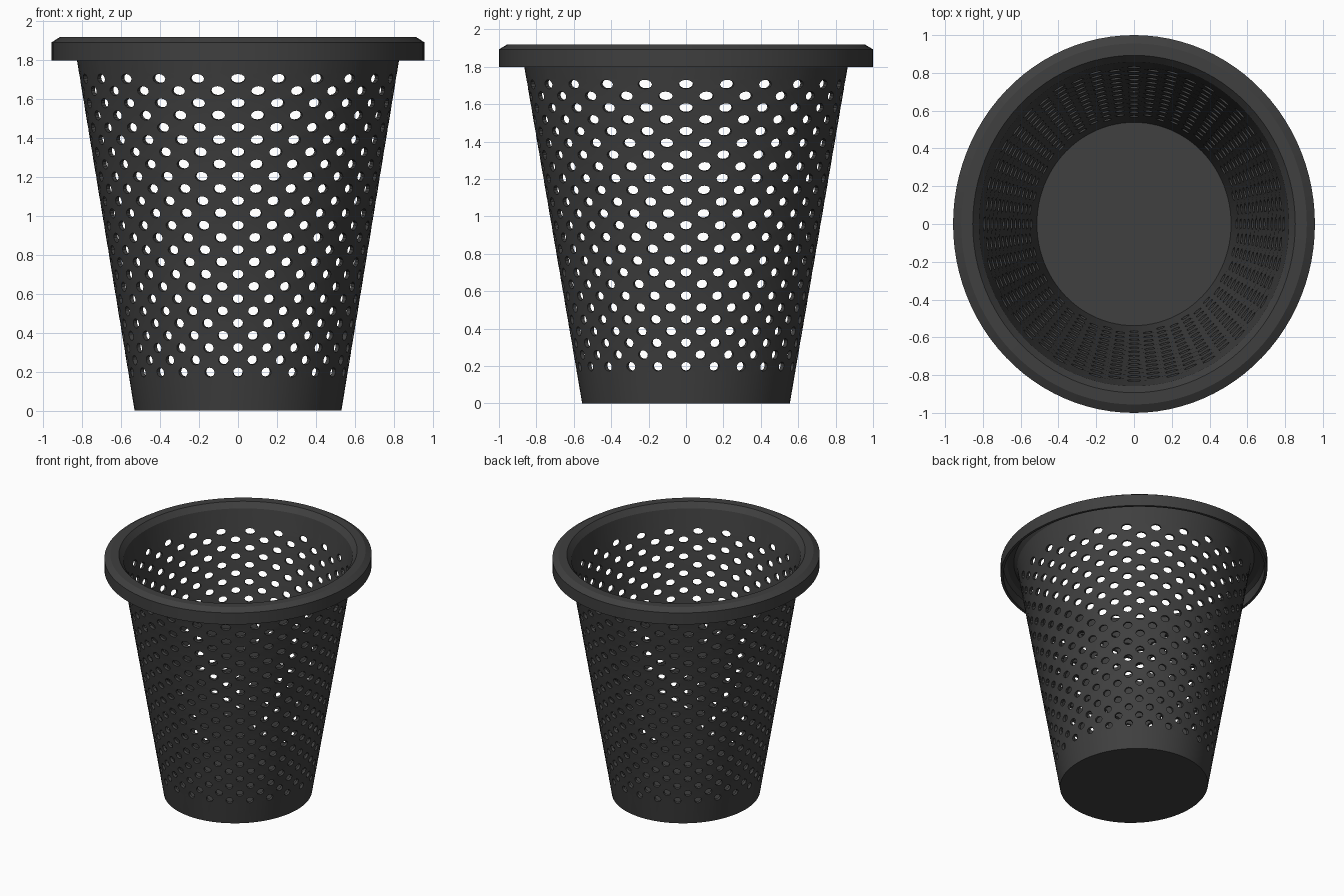
import bpy, bmesh
from math import sin, cos, pi

if "Cube" in bpy.data.objects:
    bpy.data.objects.remove(bpy.data.objects["Cube"])

SEG = 96                 # segments around
COLS, ROWS = 24, 25      # holes per row, rows of holes
Z0, Z1 = 0.197, 1.706    # first and last hole row centres
PITCH = (Z1 - Z0) / (ROWS - 1)
SX = 0.957               # basket is slightly oval
STEP = 2 * pi / SEG


def wall_r(z):
    return 0.555 + 0.172 * z


bm = bmesh.new()


def point(a, r, z):
    return bm.verts.new((SX * r * sin(a), -r * cos(a), z))


def ring(r, z):
    return [point(i * STEP, r, z) for i in range(SEG)]


def bridge(lo, hi):
    for i in range(SEG):
        j = (i + 1) % SEG
        bm.faces.new((lo[i], lo[j], hi[j], hi[i]))


# floor and plain band below the holes
base = ring(wall_r(0), 0)
bm.faces.new(base[::-1])
edges = [ring(wall_r(z), z) for z in
         (Z0 + (k - 0.5) * PITCH for k in range(ROWS + 1))]
bridge(base, edges[0])

# perforated wall: each cell is a rectangle bridged to a 12-sided hole
for k in range(ROWS):
    z = Z0 + k * PITCH
    shift = 2 * (k % 2)
    mids = [point((4 * c + shift - 2) * STEP, wall_r(z), z) for c in range(COLS)]
    for c in range(COLS):
        m = 4 * c + shift
        lo, hi = edges[k], edges[k + 1]
        border = [mids[(c + 1) % COLS]]
        border += [hi[(m + d) % SEG] for d in (2, 1, 0, -1, -2)]
        border += [mids[c]]
        border += [lo[(m + d) % SEG] for d in (-2, -1, 0, 1, 2)]
        hole = []
        for n in range(12):
            t = n * pi / 6
            hz = z + 0.0245 * sin(t)
            hole.append(point(m * STEP + 0.0455 * cos(t), wall_r(hz), hz))
        for n in range(12):
            q = (n + 1) % 12
            bm.faces.new((border[n], border[q], hole[q], hole[n]))

# plain band above the holes, rolled rim and hanging skirt
last = edges[-1]
for r, z in ((wall_r(1.87), 1.87), (0.902, 1.90), (0.95, 1.90),
             (0.98, 1.882), (0.98, 1.80)):
    nxt = ring(r, z)
    bridge(last, nxt)
    last = nxt

mesh = bpy.data.meshes.new("basket")
bm.to_mesh(mesh)
bm.free()
basket = bpy.data.objects.new("basket", mesh)
bpy.context.collection.objects.link(basket)

# sheet thickness, grown inward from the outer face
solid = basket.modifiers.new("thickness", 'SOLIDIFY')
solid.thickness = 0.02
solid.offset = -1
solid.use_even_offset = True

mat = bpy.data.materials.new("dark_plastic")
mat.diffuse_color = (0.05, 0.05, 0.05, 1)
mat.use_nodes = True
mat.node_tree.nodes["Principled BSDF"].inputs["Base Color"].default_value = mat.diffuse_color
mesh.materials.append(mat)

bpy.context.view_layer.objects.active = basket
basket.select_set(True)
bpy.ops.object.modifier_apply(modifier="thickness")
bpy.ops.object.shade_smooth_by_angle(angle=0.5)
